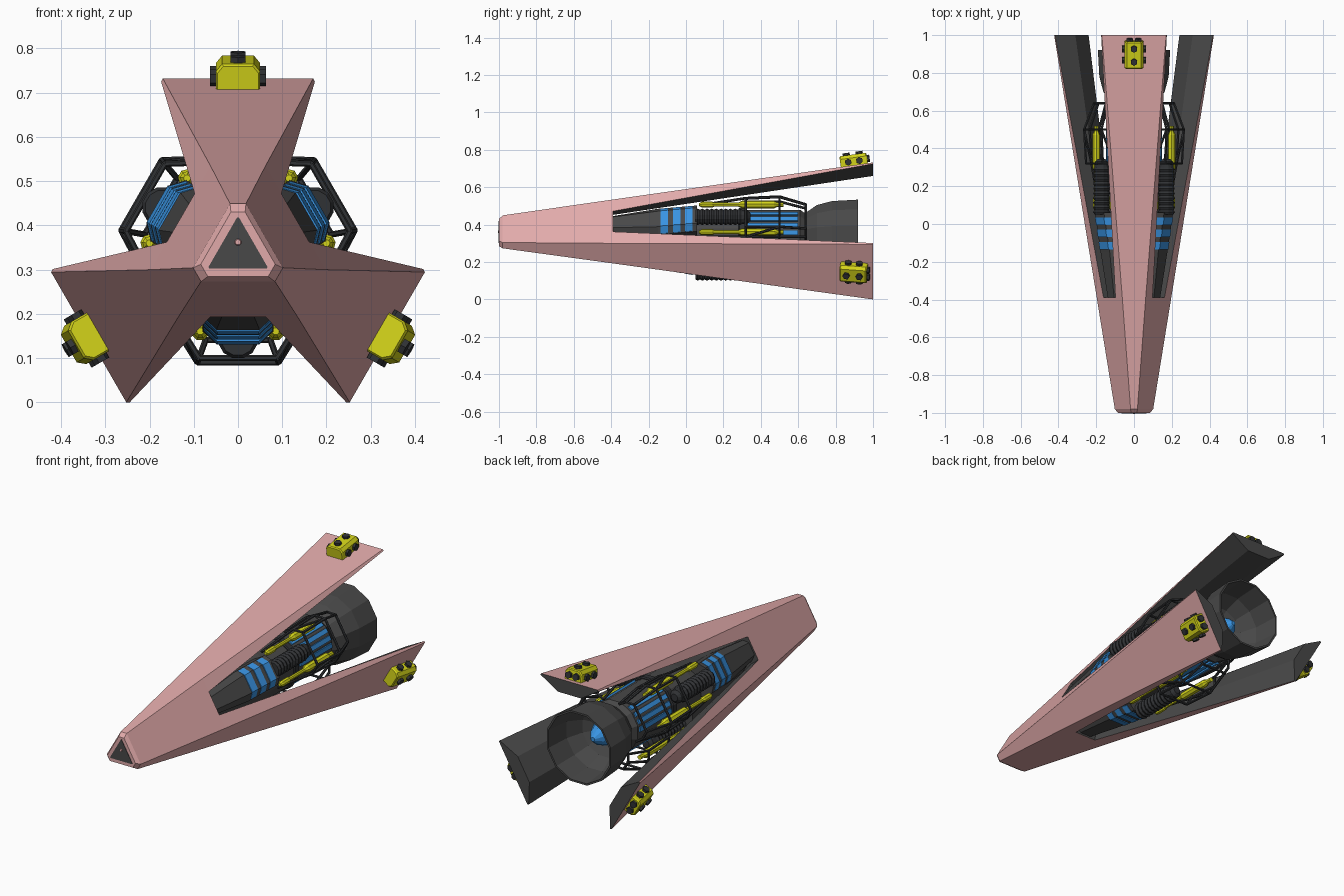
import bpy, bmesh, math
from mathutils import Matrix, Vector

if "Cube" in bpy.data.objects:
    bpy.data.objects.remove(bpy.data.objects["Cube"])

ZC = 0.342  # height of the long axis


def mat(name, c):
    m = bpy.data.materials.new(name)
    m.diffuse_color = (*c, 1)
    m.use_nodes = True
    m.node_tree.nodes["Principled BSDF"].inputs["Base Color"].default_value = m.diffuse_color
    return m


PINK = mat("dusty_pink", (0.75, 0.40, 0.40))
DARK = mat("dark_grey", (0.065, 0.065, 0.065))
BLACK = mat("charcoal", (0.03, 0.032, 0.035))
YELLOW = mat("yellow", (0.65, 0.65, 0.01))
BLUE = mat("blue", (0.04, 0.29, 0.75))


def around(deg):
    """Frame turned about the long axis: local z points outward."""
    return Matrix.Translation((0, 0, ZC)) @ Matrix.Rotation(math.radians(deg), 4, 'Y')


CORE = around(0)


def finish(name, bm, mats, mx):
    bmesh.ops.recalc_face_normals(bm, faces=bm.faces)
    me = bpy.data.meshes.new(name)
    bm.to_mesh(me)
    bm.free()
    for m in mats:
        me.materials.append(m)
    ob = bpy.data.objects.new(name, me)
    bpy.context.collection.objects.link(ob)
    ob.matrix_world = mx
    return ob


def loft(name, sections, mats, mx=CORE, side_mat=None, caps=(0, 0)):
    """Skin a list of (y, [(x, z), ...]) outlines, capped at both ends."""
    bm = bmesh.new()
    rings = [[bm.verts.new((x, y, z)) for x, z in pts] for y, pts in sections]
    n = len(rings[0])
    for a, b in zip(rings, rings[1:]):
        for i in range(n):
            f = bm.faces.new((a[i], a[(i + 1) % n], b[(i + 1) % n], b[i]))
            f.material_index = side_mat(i) if side_mat else 0
    for ring, c in zip((rings[0], rings[-1]), caps):
        bm.faces.new(ring).material_index = c
    return finish(name, bm, mats, mx)


def circle(r, n=12, x=0, z=0):
    return [(x + r * math.cos(2 * math.pi * (i + .5) / n),
             z + r * math.sin(2 * math.pi * (i + .5) / n)) for i in range(n)]


def turned(name, profile, m, mx=CORE, n=12, x=0, z=0):
    return loft(name, [(y, circle(r, n, x, z)) for y, r in profile], [m], mx)


def rods(name, pairs, r, m, mx, n=6):
    """Straight bars between pairs of points."""
    bm = bmesh.new()
    for a, b in pairs:
        a, b = Vector(a), Vector(b)
        rot = (b - a).to_track_quat('Z', 'Y').to_matrix().to_4x4()
        bmesh.ops.create_cone(bm, cap_ends=True, segments=n, radius1=r, radius2=r,
                              depth=(b - a).length,
                              matrix=Matrix.Translation((a + b) / 2) @ rot)
    return finish(name, bm, [m], mx)


def tri(r, h):
    """Triangle of corner radius r whose corners are cut to half-width h."""
    out = []
    for k in range(3):
        a = math.radians(120 * k)
        for x in (-h, h):
            out.append((x * math.cos(a) + r * math.sin(a), -x * math.sin(a) + r * math.cos(a)))
    return out


# Nose: three-sided hull with cut corners
loft("nose_hull", [(-1.0, tri(.088, .016)), (-.98, tri(.107, .018)), (-.39, tri(.192, .062))],
     [PINK, DARK], caps=(0, 1))
loft("nose_plate", [(-1.0, tri(.076, .002)), (-.985, tri(.076, .002))], [DARK],
     Matrix.Translation((0, -.002, 0)) @ CORE)
turned("nose_sensor", [(-1.006, .006), (-1.0, .009), (-.98, .009)], PINK, n=8, z=.02)


def petal_section(w, r, strip, wi, ri):
    ex, ez = w + strip * .5, r - strip * .866
    return [(-w, r), (w, r), (ex, ez), (wi, ri), (-wi, ri), (-ex, ez)]


def fairing(y, lift=0, wide=1.0, base=.06):
    """Outline of the spine fairing seen in each gap."""
    s = min(1, max(0, (y + .39) / .24))
    r = .14 + .036 * s + max(0, y + .15) * .17 + lift
    w = (.055 + .025 * s) * wide
    low = r - base
    return [(-w, low), (-w, r - .03), (-w * .6, r), (w * .6, r), (w, r - .03), (w, low)]


for k in range(3):
    # Hull petal: pink outside, dark inside
    P = around(120 * k)
    loft(f"petal_{k}", [(-.39, petal_section(.062, .192, .072, .05, .11)),
                        (1.0, petal_section(.17, .39, .008, .07, .318))],
         [PINK, DARK], P, side_mat=lambda i: 0 if i in (0, 1, 5) else 1, caps=(1, 1))

    # Thruster block on the petal tip
    T = P @ Matrix.Translation((0, .9, .376)) @ Matrix.Rotation(math.radians(8.1), 4, 'X')
    box = [(-.05, -.02), (.05, -.02), (.05, .04), (.036, .057), (-.036, .057), (-.05, .04)]
    small = [(x * .92, z * .92) for x, z in box]
    loft(f"thruster_block_{k}", [(-.073, small), (-.067, box), (.067, box), (.073, small)],
         [YELLOW], T)
    jets = [((0, y, .04), (0, y, .07)) for y in (-.035, .035)]
    jets += [((s * .04, y, .02), (s * .063, y, .02)) for s in (-1, 1) for y in (-.03, .03)]
    jets += [((x, .06, .025), (x, .086, .025)) for x in (-.022, .022)]
    rods(f"thruster_jets_{k}", jets, .019, BLACK, T)

    # Gap between petals: fairing with blue bands
    G = around(120 * k + 60)
    loft(f"fairing_{k}", [(y, fairing(y, base=.12)) for y in (-.395, -.15, .06)], [DARK], G)
    for j in range(3):
        y = -.135 + j * .065
        loft(f"fairing_band_{k}_{j}", [(y, fairing(y, .004, .97, .045)),
                                       (y + .04, fairing(y + .04, .004, .97, .045))], [BLUE], G)

    # Ribbed hose
    ribs = [(.05 + .0125 * i, .046 if i % 2 else .039) for i in range(21)]
    turned(f"ribbed_hose_{k}", ribs + [(.33, .036), (.345, .02)], BLACK, G, 12, 0, .198)

    # Yellow tanks with a thick middle, two per gap
    for s in (-1, 1):
        turned(f"tank_{k}_{s}", [(.07, .008), (.085, .016), (.14, .016), (.15, .011), (.28, .011),
                                 (.30, .021), (.47, .021), (.49, .012), (.52, .012)],
               YELLOW, G, 8, s * .085, .182)

    # Blue strips along the core
    for a in (-24, -8, 8, 24):
        S = around(120 * k + 60 + a)
        loft(f"core_strip_{k}_{a}", [(y, [(-.012, .13), (.012, .13), (.012, .147), (-.012, .147)])
                                     for y in (.33, .60)], [BLUE], S)

    # Cage of bars around the gap
    def ring(y, f):
        pol = [(-42, .19), (-32, .235), (-20, .268), (20, .268), (32, .235), (42, .19)]
        return [(f * r * math.sin(math.radians(a)), y, f * r * math.cos(math.radians(a)))
                for a, r in pol]
    A, B, C = ring(.32, .96), ring(.5, 1), ring(.64, .80)
    D = ring(.08, .78)
    bars = [p for R in (A, B, C) for p in zip(R, R[1:])]
    bars += list(zip(A, B)) + list(zip(B, C)) + [(D[i], A[i]) for i in (1, 4)]
    bars += [(A[1], B[2]), (A[4], B[3])]
    rods(f"cage_{k}", bars, .007, BLACK, G)

# Engine core, bell and inner cone
turned("engine_core", [(-.38, .10), (-.1, .115), (.1, .142), (.61, .142), (.64, .12)], DARK)
turned("core_collar", [(.28, .146), (.285, .152), (.315, .152), (.32, .146)], BLACK)
turned("engine_bell", [(.60, .115), (.635, .122), (.70, .168), (.78, .19), (.92, .198),
                       (.92, .188), (.78, .176), (.70, .135), (.66, .07)], DARK)
turned("bell_cone", [(.65, .075), (.70, .07), (.76, .045), (.80, .012)], BLUE, n=10)
